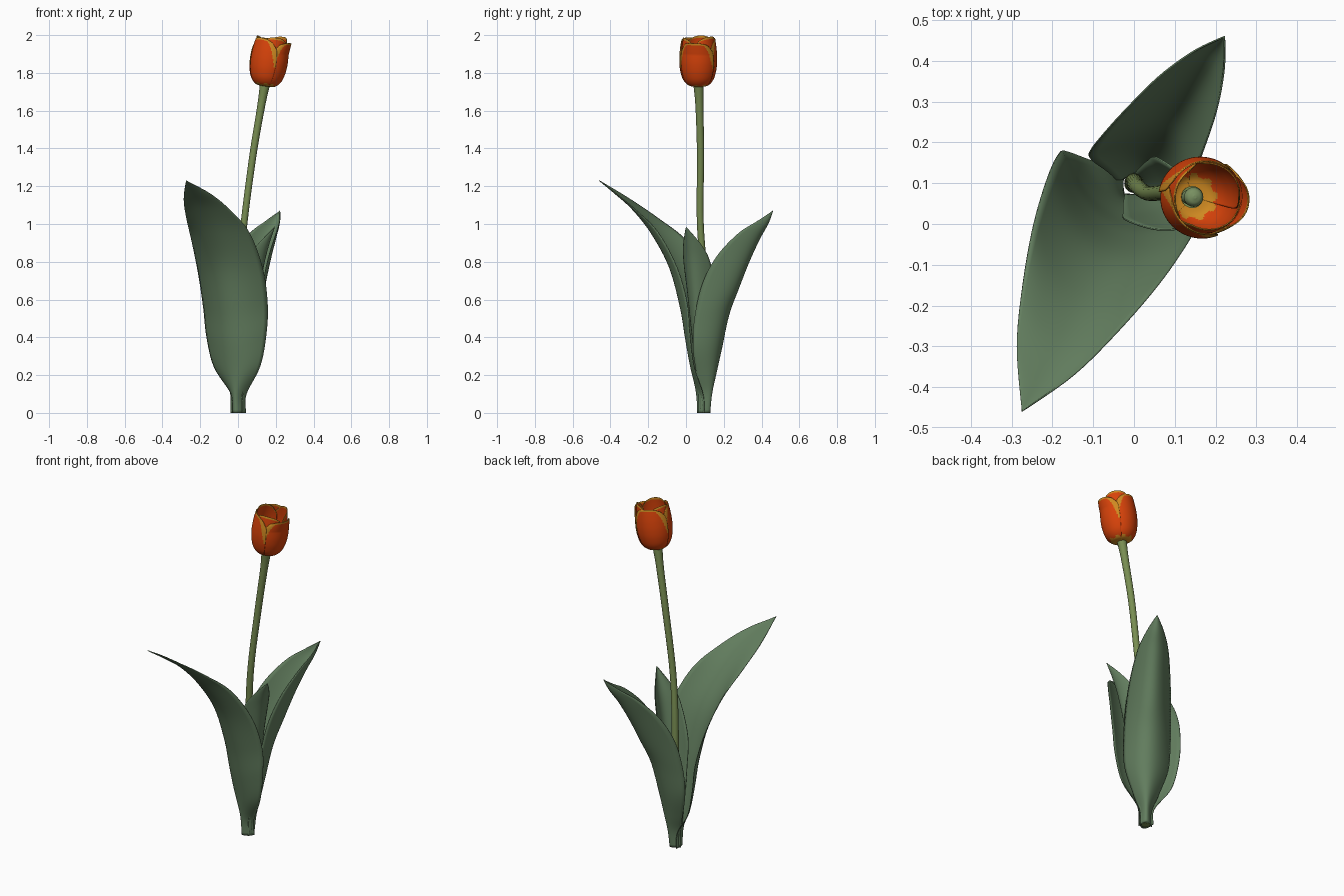
import bpy, bmesh, math
from mathutils import Vector, Matrix

if "Cube" in bpy.data.objects:
    bpy.data.objects.remove(bpy.data.objects["Cube"])


def material(name, rgb):
    m = bpy.data.materials.new(name)
    m.diffuse_color = (*rgb, 1)
    m.use_nodes = True
    m.node_tree.nodes["Principled BSDF"].inputs["Base Color"].default_value = m.diffuse_color
    return m


LEAF = material("leaf green", (0.125, 0.21, 0.115))
STEM = material("stem green", (0.19, 0.27, 0.085))
RED = material("petal orange red", (0.68, 0.055, 0.003))
YELLOW = material("petal yellow", (0.62, 0.25, 0.015))
PISTIL = material("pistil green", (0.19, 0.28, 0.12))


def spline(rows, u):
    """Catmull-Rom through rows of numbers, u in 0..1."""
    n = len(rows) - 1
    i = min(int(u * n), n - 1)
    f = u * n - i
    p1, p2 = rows[i], rows[i + 1]
    p0 = rows[i - 1] if i > 0 else [2 * a - b for a, b in zip(p1, p2)]
    p3 = rows[i + 2] if i + 2 <= n else [2 * b - a for a, b in zip(p1, p2)]
    return [0.5 * (2 * b + (c - a) * f + (2 * a - 5 * b + 4 * c - d) * f * f
                   + (3 * b - a - 3 * c + d) * f ** 3)
            for a, b, c, d in zip(p0, p1, p2, p3)]


def grid(name, point, nu, nv, mats, rule=None, wrap=False, thick=0.0):
    """Surface from point(u, v); rule(u, v) picks the material slot."""
    bm = bmesh.new()
    cols = nu if wrap else nu + 1
    vs = [[bm.verts.new(point(i / nu, j / nv)) for i in range(cols)]
          for j in range(nv + 1)]
    for j in range(nv):
        for i in range(nu):
            k = (i + 1) % cols
            f = bm.faces.new((vs[j][i], vs[j][k], vs[j + 1][k], vs[j + 1][i]))
            f.smooth = True
            if rule:
                f.material_index = rule((i + 0.5) / nu, (j + 0.5) / nv)
    if wrap:
        bm.faces.new(vs[0][::-1])
        bm.faces.new(vs[-1])
    bmesh.ops.remove_doubles(bm, verts=bm.verts, dist=1e-5)
    bmesh.ops.recalc_face_normals(bm, faces=bm.faces)
    me = bpy.data.meshes.new(name)
    bm.to_mesh(me)
    bm.free()
    for m in mats:
        me.materials.append(m)
    ob = bpy.data.objects.new(name, me)
    bpy.context.collection.objects.link(ob)
    if thick:
        mod = ob.modifiers.new("thickness", 'SOLIDIFY')
        mod.thickness = thick
        mod.offset = 0
    return ob


# Leaves: rows are midrib reach, midrib z, edge reach, edge z, half width
ROOT = Vector((0, 0.095, 0))


def leaf(name, tip, rows, skew=0.0, drop=0.0):
    out = (Vector((tip[0], tip[1], 0)) - ROOT).normalized()
    side = Vector((-out.y, out.x, 0))

    def point(u, v):
        sa, sz, ea, ez, w = spline(rows, v)
        t = 2 * u - 1
        across = (t + skew * t * t) * (1 + abs(skew))
        p = ROOT + out * (sa + (ea - sa) * t * t) + side * max(w, 0) * across
        sag = drop * min(t, 0) ** 2 * math.sin(math.pi * v * v)
        p.z = max(0, sz + (ez - sz) * t * t - sag)
        return p
    grid(name, point, 20, 54, [LEAF], thick=0.004)


leaf("large_front_leaf", (-0.275, -0.46), [
    (.036, 0, -.02, 0, .035), (.042, .1, -.015, .1, .042),
    (.06, .23, -.005, .25, .13), (.086, .37, 0, .42, .168),
    (.12, .55, .01, .58, .18), (.186, .77, .07, .77, .18),
    (.295, .95, .19, .955, .162), (.415, 1.085, .335, 1.07, .125),
    (.53, 1.172, .48, 1.16, .075), (.619, 1.23, .619, 1.23, 0)], -0.05, 0.045)
leaf("back_leaf", (0.222, 0.46), [
    (.034, 0, -.015, 0, .033), (.046, .1, -.012, .1, .036),
    (.066, .2, -.005, .2, .068), (.093, .33, 0, .35, .113),
    (.142, .52, .015, .5, .122), (.206, .66, .06, .68, .118),
    (.272, .8, .143, .83, .104), (.338, .92, .259, .95, .078),
    (.392, 1.0, .355, 1.015, .042), (.427, 1.07, .427, 1.07, 0)], 0.05)
leaf("small_inner_leaf", (0.195, 0.0), [
    (.03, 0, -.012, 0, .03), (.036, .12, -.01, .12, .033),
    (.06, .3, -.003, .3, .055), (.088, .46, .005, .45, .072),
    (.115, .62, .018, .62, .085), (.15, .8, .085, .8, .077),
    (.18, .9, .14, .89, .052), (.215, .985, .215, .985, 0)])

# Stem: rows are x, y, z, radius
stem_rows = [(0, .1, 0, .024), (0, .103, .4, .021), (.008, .092, .75, .019),
             (.035, .075, 1.03, .018), (.08, .077, 1.37, .019),
             (.122, .071, 1.62, .021), (.143, .066, 1.74, .027)]


def stem_point(u, v):
    x, y, z, r = spline(stem_rows, v)
    a = u * math.tau
    return Vector((x + r * math.cos(a), y + r * math.sin(a), z))


grid("stem", stem_point, 20, 40, [STEM], wrap=True)

# Flower: cup profile rows are radius, height fraction
cup = [(.012, 0), (.052, .03), (.079, .15), (.093, .33),
       (.098, .52), (.097, .70), (.093, .86), (.088, 1)]
spread = [(62,), (64,), (65,), (66,), (65,), (62,), (47,)]
FLOWER = Matrix.Translation((.145, .066, 1.729)) @ Matrix.Rotation(0.14, 4, 'Y')


def petal(name, angle, height, size, flare, base_yellow, corner):
    def point(u, v):
        t = 2 * u - 1
        r, h = spline(cup, v)
        r = r * size * (1 + 0.03 * t * min(1, v * 3))
        r += flare * max(0, v - 0.75) * 4 * (1 - t * t)
        a = math.radians(angle + t * spline(spread, v)[0])
        z = height * h * (1 - 0.08 * abs(t) ** 2.5 * v * v)
        return FLOWER @ Vector((r * math.cos(a), r * math.sin(a), z))

    def rule(u, v):
        t = abs(2 * u - 1)
        margin = v > 0.95 or (v > 0.5 and t > corner - 0.75 * v)
        base = base_yellow + 0.03 * math.cos(t * 9)
        return 1 if margin or v < base else 0
    grid(name, point, 40, 44, [RED, YELLOW], rule, thick=0.003)


for k in range(3):
    petal(f"outer_petal_{k + 1}", 120 * k - 13, (.244, .254, .252)[k], 1.0,
          (.016, 0, 0)[k], .18, 1.3)
    petal(f"inner_petal_{k + 1}", 120 * k + 47, (.272, .26, .262)[k], .91,
          0, .18, 1.55)

# Pistil: rows are radius, height
pistil_rows = [(.014, .0), (.018, .03), (.016, .07), (.019, .1),
               (.024, .115), (.018, .13), (.004, .136)]


def pistil_point(u, v):
    r, h = spline(pistil_rows, v)
    a = u * math.tau
    return FLOWER @ Vector((r * math.cos(a) - 0.015, r * math.sin(a), h))


grid("pistil", pistil_point, 20, 24, [PISTIL], wrap=True)
